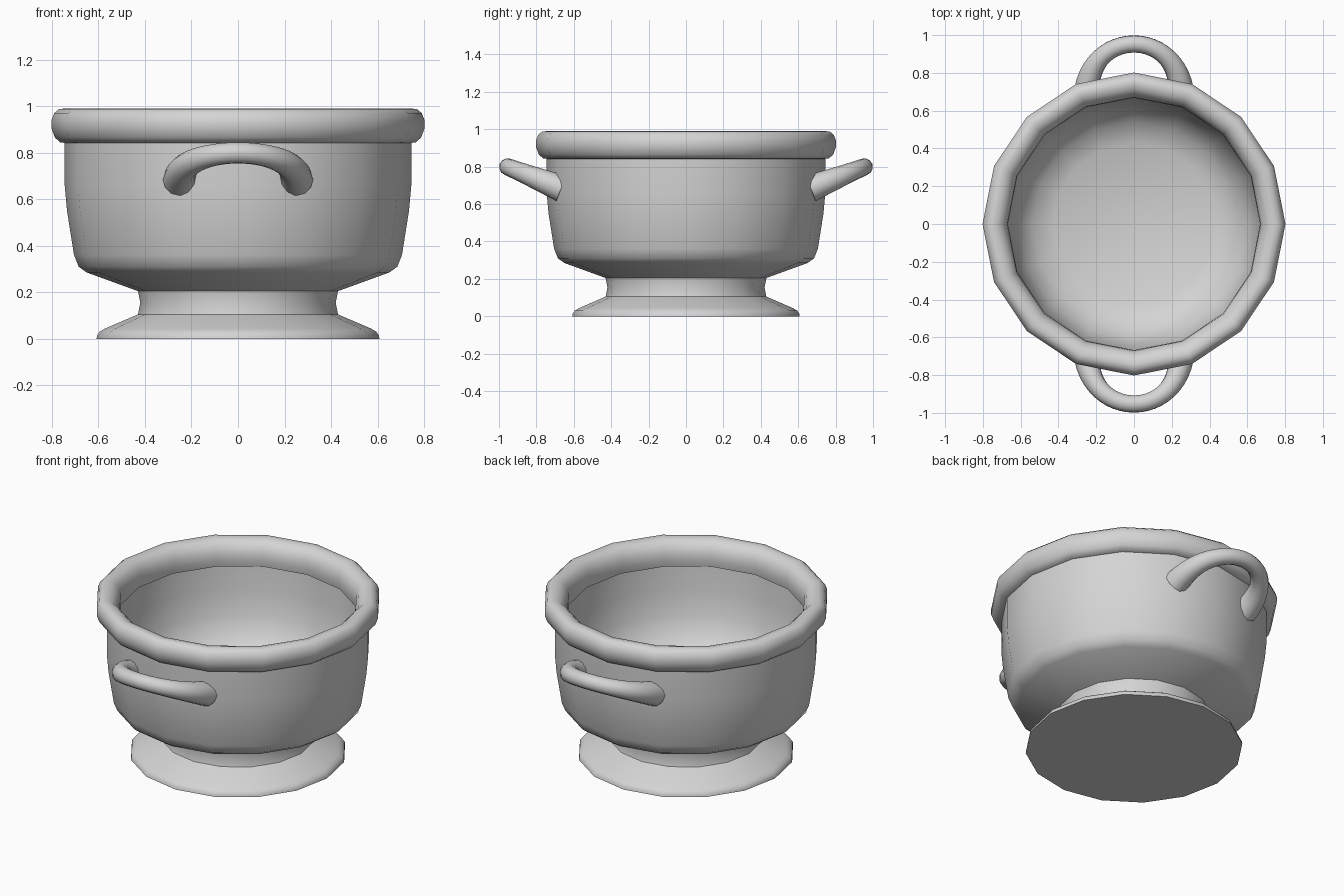
import bpy
import bmesh
from math import cos, sin, pi, radians

cube = bpy.data.objects.get("Cube")
if cube:
    bpy.data.objects.remove(cube, do_unlink=True)

SIDES = 16

grey = bpy.data.materials.new("plain grey")
grey.use_nodes = True
GREY = (0.66, 0.66, 0.66, 1)
grey.diffuse_color = GREY
grey.node_tree.nodes["Principled BSDF"].inputs["Base Color"].default_value = GREY


def finish(obj, angle):
    bpy.ops.object.select_all(action="DESELECT")
    obj.select_set(True)
    bpy.context.view_layer.objects.active = obj
    if obj.type == "CURVE":
        bpy.ops.object.convert(target="MESH")
    bpy.ops.object.shade_smooth_by_angle(angle=radians(angle))


def lathe(name, profile, closed=False, angle=38):
    """Turn a (radius, height) profile, listed upward on the outside, around z."""
    bm = bmesh.new()
    verts = [bm.verts.new((r, 0, z)) for r, z in profile]
    edges = [bm.edges.new(pair) for pair in zip(verts, verts[1:])]
    if closed:
        edges.append(bm.edges.new((verts[-1], verts[0])))
    bmesh.ops.spin(bm, geom=verts + edges, axis=(0, 0, 1), cent=(0, 0, 0),
                   angle=2 * pi, steps=SIDES, use_merge=True)
    bmesh.ops.remove_doubles(bm, verts=bm.verts, dist=0.0005)
    bmesh.ops.recalc_face_normals(bm, faces=bm.faces)
    mesh = bpy.data.meshes.new(name)
    bm.to_mesh(mesh)
    bm.free()
    mesh.materials.append(grey)
    obj = bpy.data.objects.new(name, mesh)
    bpy.context.collection.objects.link(obj)
    finish(obj, angle)


# Foot and bowl in one piece: base, waist, outer wall, inner wall, floor
lathe("bowl_and_foot", [
    (0, 0), (0.608, 0), (0.606, 0.014), (0.595, 0.03), (0.572, 0.044),
    (0.43, 0.105), (0.42, 0.155), (0.43, 0.205),
    (0.65, 0.285), (0.685, 0.31), (0.705, 0.36), (0.735, 0.55),
    (0.745, 0.66), (0.745, 0.86), (0.685, 0.86), (0.675, 0.68),
    (0.65, 0.54), (0.61, 0.44), (0.54, 0.365), (0.43, 0.32), (0, 0.3)])

# Rolled rim
lathe("rim", [
    (0.73, 0.84), (0.765, 0.845), (0.787, 0.865), (0.802, 0.905),
    (0.802, 0.94), (0.79, 0.97), (0.77, 0.987), (0.745, 0.99),
    (0.715, 0.982), (0.688, 0.957), (0.672, 0.92), (0.668, 0.875),
    (0.675, 0.835)], closed=True, angle=60)

# Handles: tilted arches, thicker where they join the bowl
for name, side in (("front_handle", -1), ("back_handle", 1)):
    curve = bpy.data.curves.new(name, "CURVE")
    curve.dimensions = "3D"
    curve.bevel_depth = 1
    curve.bevel_resolution = 4
    curve.use_fill_caps = True
    curve.resolution_u = 1
    spline = curve.splines.new("POLY")
    steps = 24
    spline.points.add(steps)
    for i, point in enumerate(spline.points):
        a = pi * i / steps
        reach = sin(a) ** 0.85 if 0 < i < steps else 0
        x = 0.25 * cos(a)
        y = 0.665 + 0.288 * reach
        point.co = (x, side * y, 0.683 + 0.116 * reach, 1)
        point.radius = 0.046 + 0.027 * (1 - reach) ** 1.2
    curve.materials.append(grey)
    handle = bpy.data.objects.new(name, curve)
    bpy.context.collection.objects.link(handle)
    finish(handle, 60)
